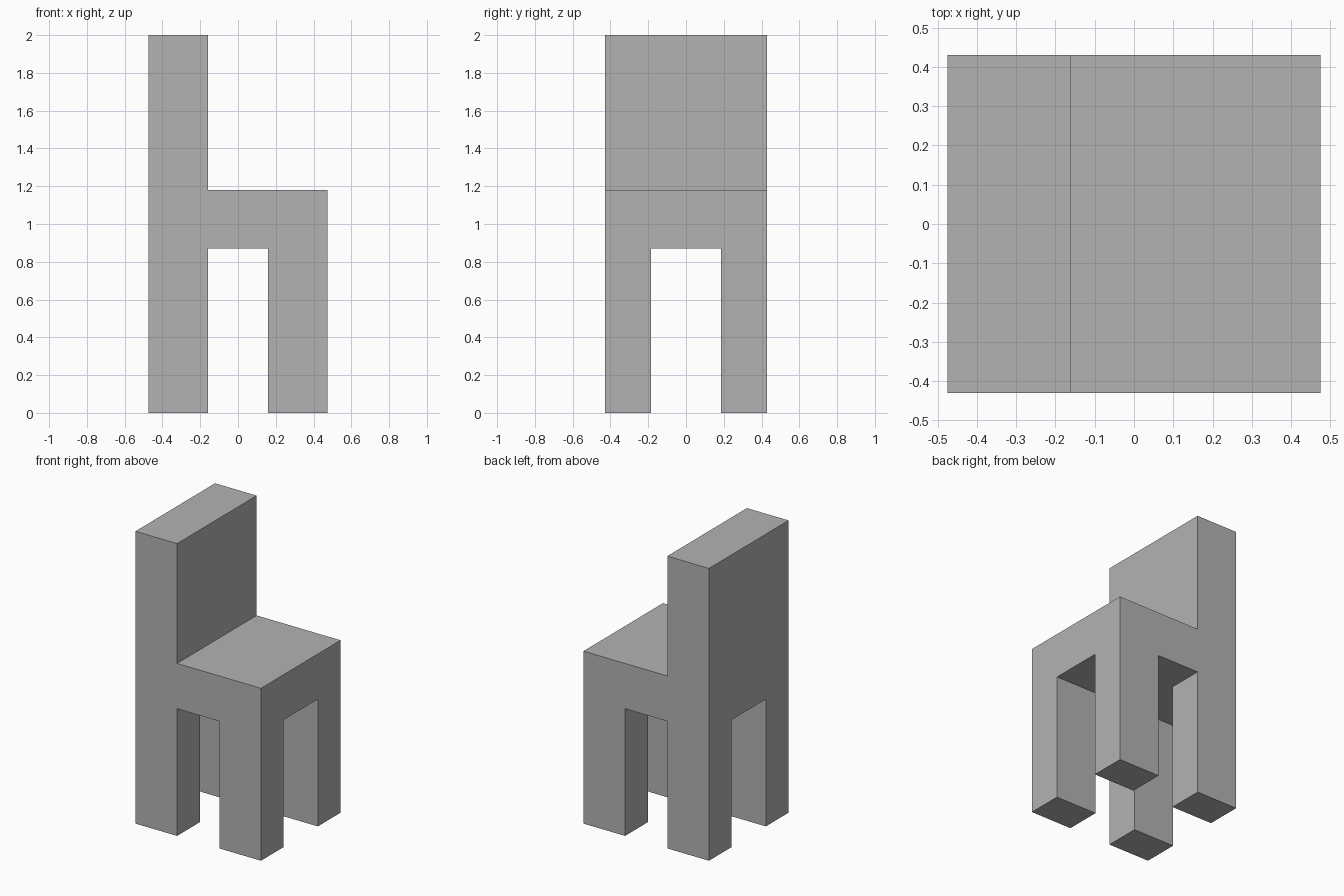
import bpy
import bmesh
from mathutils import Matrix, Vector

cube = bpy.data.objects.get("Cube")
if cube:
    bpy.data.objects.remove(cube, do_unlink=True)

# Overall sizes
HALF_X, HALF_Y = 0.475, 0.43
LEG_X, LEG_Y = 0.16, 0.185          # inner faces of the legs
SEAT_BOTTOM, SEAT_TOP, BACK_TOP = 0.87, 1.18, 2.0

# Material
grey = bpy.data.materials.new("plain grey")
grey.use_nodes = True
colour = (0.45, 0.45, 0.45, 1)
grey.diffuse_color = colour
grey.node_tree.nodes["Principled BSDF"].inputs["Base Color"].default_value = colour


def pull(bm, faces, height):
    """Extrude a group of faces straight up or down to a height."""
    result = bmesh.ops.extrude_face_region(bm, geom=faces)["geom"]
    for item in result:
        if isinstance(item, bmesh.types.BMVert):
            item.co.z = height
    leftover = [f for f in faces if f.is_valid]
    if leftover:
        bmesh.ops.delete(bm, geom=leftover, context="FACES")


bm = bmesh.new()

# Seat slab
size = Vector((2 * HALF_X, 2 * HALF_Y, SEAT_TOP - SEAT_BOTTOM))
middle = Vector((0, 0, (SEAT_TOP + SEAT_BOTTOM) / 2))
bmesh.ops.create_cube(bm, size=1, matrix=Matrix.Translation(middle) @ Matrix.Diagonal(size.to_4d()))

# Slice the slab along the inner faces of the legs
for axis, offset in ((Vector((1, 0, 0)), LEG_X), (Vector((0, 1, 0)), LEG_Y)):
    for side in (-1, 1):
        geom = bm.verts[:] + bm.edges[:] + bm.faces[:]
        bmesh.ops.bisect_plane(bm, geom=geom, plane_co=axis * offset * side, plane_no=axis)

# Four legs from the corners of the underside
corners = []
for face in bm.faces:
    c = face.calc_center_median()
    if face.normal.z < -0.5 and abs(c.x) > LEG_X and abs(c.y) > LEG_Y:
        corners.append(face)
pull(bm, corners, 0)

# Backrest along the -x edge of the seat
bm.normal_update()
back = [f for f in bm.faces if f.normal.z > 0.5 and f.calc_center_median().x < -LEG_X]
pull(bm, back, BACK_TOP)

# Merge flat areas and clean up
bmesh.ops.dissolve_limit(bm, angle_limit=0.01, verts=bm.verts[:], edges=bm.edges[:])
bmesh.ops.recalc_face_normals(bm, faces=bm.faces[:])

mesh = bpy.data.meshes.new("chair_frame")
bm.to_mesh(mesh)
bm.free()
mesh.materials.append(grey)
bpy.context.collection.objects.link(bpy.data.objects.new("chair_frame", mesh))
